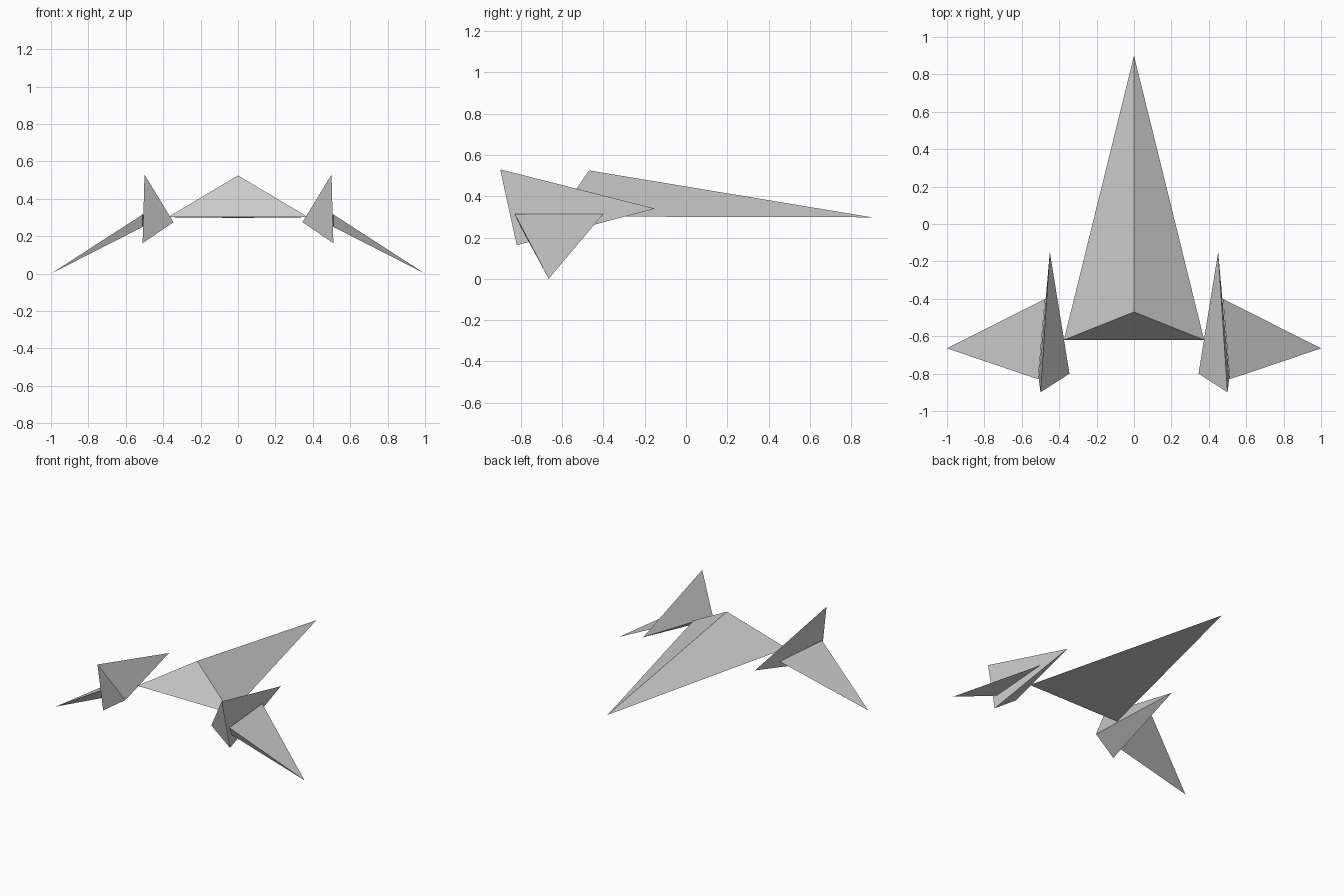
import bpy
import bmesh
from mathutils import Vector

default = bpy.data.objects.get("Cube")
if default:
    bpy.data.objects.remove(default, do_unlink=True)

# One plain grey for the whole craft
grey = bpy.data.materials.new("light grey")
grey.use_nodes = True
colour = (0.6, 0.6, 0.6, 1.0)
grey.diffuse_color = colour
grey.node_tree.nodes["Principled BSDF"].inputs["Base Color"].default_value = colour


def tetrahedron(name, corners, side=1):
    """Four-cornered solid; side=-1 mirrors it across x = 0."""
    bm = bmesh.new()
    verts = [bm.verts.new(Vector((x * side, y, z))) for x, y, z in corners]
    for skipped in range(4):
        bm.faces.new([v for i, v in enumerate(verts) if i != skipped])
    bmesh.ops.recalc_face_normals(bm, faces=bm.faces)
    mesh = bpy.data.meshes.new(name)
    bm.to_mesh(mesh)
    bm.free()
    mesh.materials.append(grey)
    obj = bpy.data.objects.new(name, mesh)
    bpy.context.collection.objects.link(obj)
    return obj


# Central hull: long tip, two rear corners, raised ridge peak
tetrahedron("hull", [(0, 0.9, 0.298), (-0.375, -0.62, 0.302),
                     (0.375, -0.62, 0.302), (0, -0.47, 0.525)])

# Upright fins and drooping wings on both sides
for label, side in (("left", 1), ("right", -1)):
    # Long tip, upper point, lower point, inner point
    tetrahedron(label + "_fin", [(0.45, -0.15, 0.34), (0.5, -0.9, 0.53),
                                 (0.51, -0.82, 0.163), (0.345, -0.8, 0.275)], side)
    # Outer tip, two root corners, lower root corner
    tetrahedron(label + "_wing", [(1.0, -0.665, 0.0), (0.475, -0.4, 0.315),
                                  (0.512, -0.83, 0.315), (0.51, -0.8, 0.25)], side)
